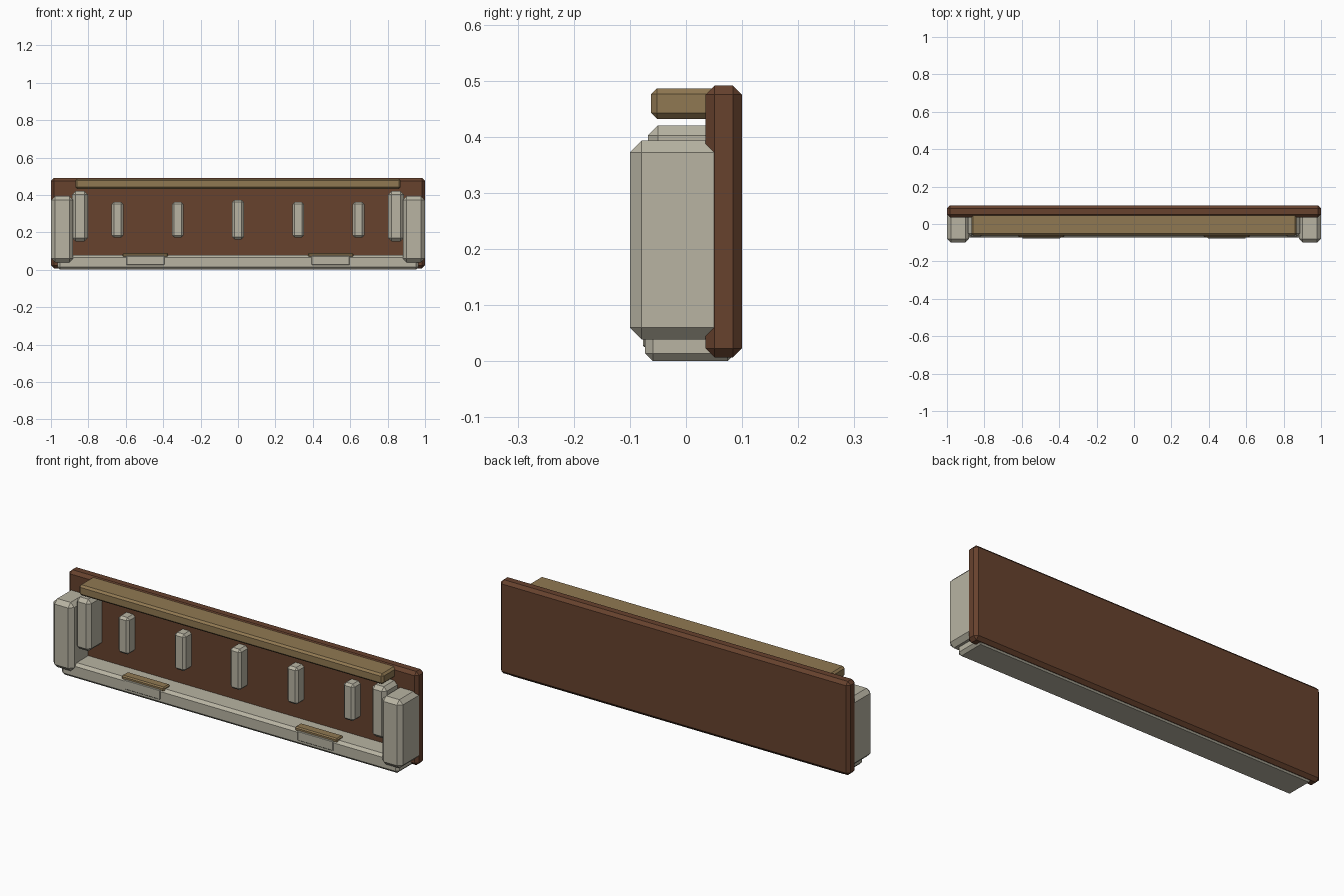
import bpy
import bmesh

if "Cube" in bpy.data.objects:
    bpy.data.objects.remove(bpy.data.objects["Cube"])


def material(name, rgb):
    m = bpy.data.materials.new(name)
    m.diffuse_color = (*rgb, 1)
    m.use_nodes = True
    m.node_tree.nodes["Principled BSDF"].inputs["Base Color"].default_value = m.diffuse_color
    return m


BROWN = material("dark_wood", (0.135, 0.054, 0.027))
CREAM = material("pale_stone", (0.48, 0.455, 0.365))
GOLD = material("tan_wood", (0.28, 0.19, 0.085))


def block(name, x, y, z, bevel, mat):
    """Box between the given (min, max) ranges with flat chamfered edges."""
    bm = bmesh.new()
    bmesh.ops.create_cube(bm, size=1)
    for v in bm.verts:
        for i, (lo, hi) in enumerate((x, y, z)):
            v.co[i] = lo if v.co[i] < 0 else hi
    if bevel:
        bmesh.ops.bevel(bm, geom=bm.edges[:], offset=bevel, segments=1,
                        affect='EDGES', profile=0.5)
    bmesh.ops.recalc_face_normals(bm, faces=bm.faces[:])
    me = bpy.data.meshes.new(name)
    bm.to_mesh(me)
    bm.free()
    me.materials.append(mat)
    ob = bpy.data.objects.new(name, me)
    bpy.context.collection.objects.link(ob)


def around(c, half):
    return (c - half, c + half)


# Back panel, base sill and top rail
block("back_panel", (-1, 1), (0.035, 0.10), (0.007, 0.491), 0.016, BROWN)
block("base_sill", (-0.965, 0.965), (-0.073, 0.088), (0, 0.08), 0.014, CREAM)
block("top_rail", (-0.87, 0.87), (-0.062, 0.06), (0.432, 0.486), 0.010, GOLD)

# Mirrored end posts, inner posts and sill brackets with caps
for side, s in (("left", -1), ("right", 1)):
    block(side + "_end_post", around(s * 0.94, 0.059), (-0.10, 0.085),
          (0.039, 0.393), 0.021, CREAM)
    block(side + "_inner_post", around(s * 0.845, 0.042), (-0.068, 0.06),
          (0.152, 0.42), 0.018, CREAM)
    block(side + "_bracket", around(s * 0.495, 0.102), (-0.077, -0.03),
          (0.025, 0.075), 0.003, CREAM)
    block(side + "_bracket_cap", around(s * 0.495, 0.122), (-0.071, -0.02),
          (0.067, 0.09), 0.006, GOLD)

# Row of short uprights, the middle one slightly larger
for i in range(-2, 3):
    grow = 0.01 if i == 0 else 0
    block("upright_%d" % (i + 3), around(i * 0.322, 0.031),
          (-0.022 - grow / 2, 0.05), (0.172 - grow, 0.363 + grow), 0.012, CREAM)
